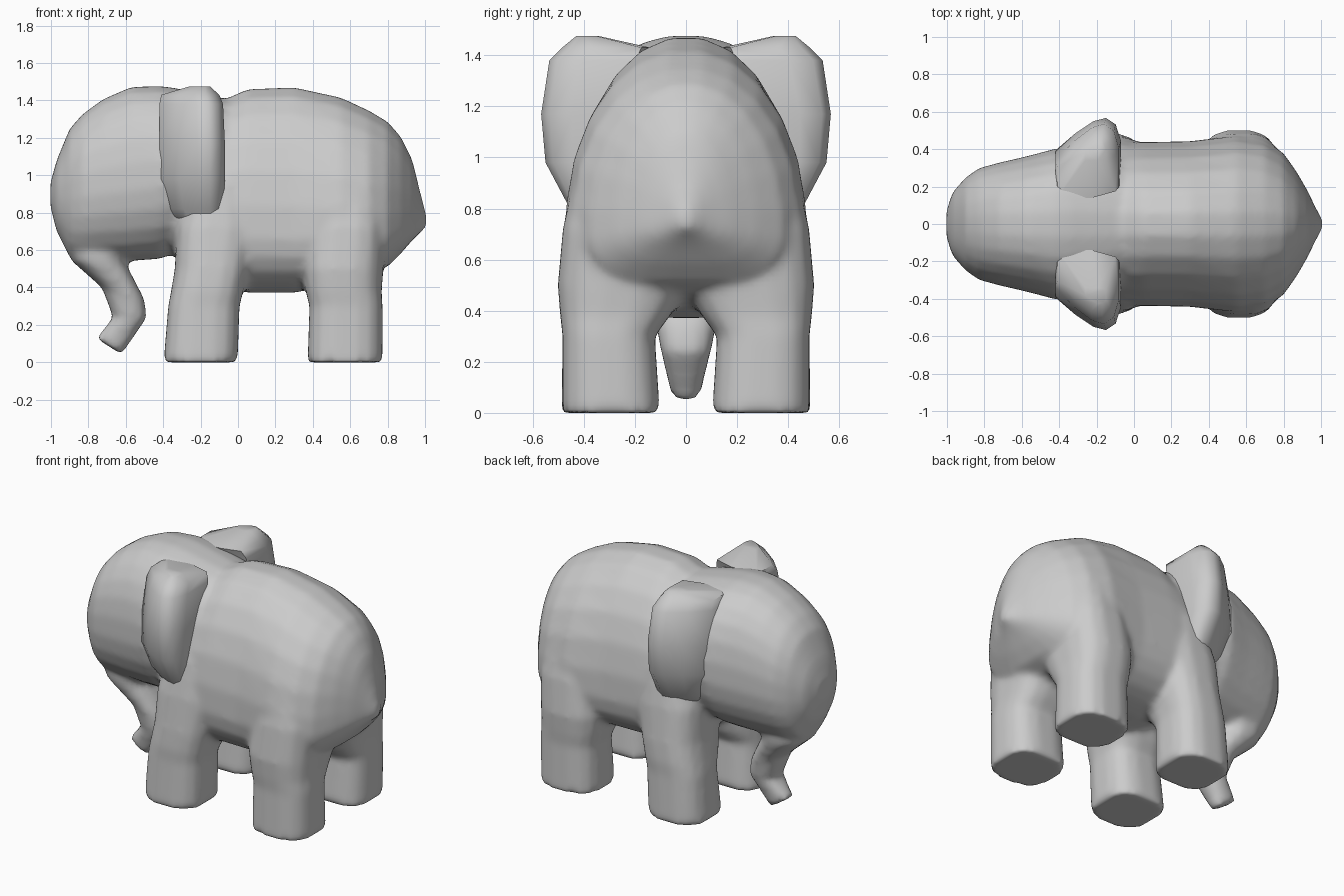
import bpy, bmesh
from math import cos, sin, pi, copysign
from mathutils import Vector

if "Cube" in bpy.data.objects:
    bpy.data.objects.remove(bpy.data.objects["Cube"])


def loft(name, rings, angle=0.75):
    """Skin a closed surface over a list of equal-length rings."""
    bm = bmesh.new()
    loops = [[bm.verts.new(p) for p in r] for r in rings]
    n = len(loops[0])
    for a, b in zip(loops, loops[1:]):
        for i in range(n):
            j = (i + 1) % n
            bm.faces.new((a[i], a[j], b[j], b[i]))
    bm.faces.new(loops[0])
    bm.faces.new(loops[-1])
    bmesh.ops.recalc_face_normals(bm, faces=bm.faces)
    me = bpy.data.meshes.new(name)
    bm.to_mesh(me)
    bm.free()
    ob = bpy.data.objects.new(name, me)
    bpy.context.collection.objects.link(ob)
    select([ob])
    bpy.ops.object.shade_smooth_by_angle(angle=angle)
    return ob


def select(obs):
    bpy.ops.object.select_all(action='DESELECT')
    for o in obs:
        o.select_set(True)
    bpy.context.view_layer.objects.active = obs[0]


def superellipse(power, sides, low_power=None):
    out = []
    for i in range(sides):
        t = 2 * pi * (i + 0.5) / sides
        c, s = cos(t), sin(t)
        p = low_power if low_power and s < 0 else power
        out.append((copysign(abs(c) ** (2 / p), c), copysign(abs(s) ** (2 / p), s)))
    return out


def x_section(x, top, bottom, half, wide_z, power=2.0, low_power=None, sides=24):
    """Upright section, widest at wide_z."""
    return [(x, half * c, wide_z + s * ((top - wide_z) if s > 0 else (wide_z - bottom)))
            for c, s in superellipse(power, sides, low_power)]


def z_section(z, x0, x1, y0, y1, side, power=2.8, sides=16):
    """Level section filling the given x and y range."""
    return [((x0 + x1) / 2 + c * (x1 - x0) / 2, side * ((y0 + y1) / 2 + s * (y1 - y0) / 2), z)
            for c, s in superellipse(power, sides)]


# Body: x, top, bottom, half width, height of widest point
body = [(-0.38, 1.28, 0.62, 0.30, 0.85), (-0.28, 1.37, 0.50, 0.38, 0.80),
        (-0.07, 1.41, 0.40, 0.435, 0.75), (0.05, 1.465, 0.37, 0.44, 0.74),
        (0.30, 1.475, 0.37, 0.445, 0.73), (0.55, 1.42, 0.42, 0.475, 0.72),
        (0.70, 1.35, 0.47, 0.45, 0.71), (0.80, 1.29, 0.51, 0.38, 0.71),
        (0.87, 1.21, 0.58, 0.28, 0.73), (0.93, 1.09, 0.65, 0.175, 0.74),
        (0.97, 0.93, 0.69, 0.09, 0.76), (1.01, 0.78, 0.725, 0.02, 0.75)]
parts = [loft("body", [x_section(*r, power=2.05, low_power=2.6) for r in body])]

# Head
head = [(-1.003, 0.96, 0.83, 0.07, 0.90), (-0.97, 1.08, 0.70, 0.17, 0.90),
        (-0.90, 1.25, 0.56, 0.25, 0.92), (-0.83, 1.33, 0.54, 0.30, 0.94),
        (-0.72, 1.41, 0.54, 0.33, 0.96), (-0.57, 1.475, 0.54, 0.365, 0.98),
        (-0.42, 1.48, 0.55, 0.405, 1.00), (-0.34, 1.47, 0.58, 0.40, 1.00),
        (-0.20, 1.44, 0.74, 0.39, 1.00), (-0.07, 1.41, 0.85, 0.36, 1.00)]
parts.append(loft("head", [x_section(*r, power=2.3, low_power=2.1) for r in head]))

# Trunk: front point, back point, half width
trunk = [(-0.90, 0.78, -0.50, 0.78, 0.16), (-0.925, 0.64, -0.56, 0.64, 0.185),
         (-0.89, 0.54, -0.60, 0.535, 0.18), (-0.73, 0.40, -0.50, 0.34, 0.125),
         (-0.67, 0.24, -0.485, 0.24, 0.10), (-0.76, 0.13, -0.62, 0.04, 0.06)]
rings = []
for fx, fz, bx, bz, w in trunk:
    f, b = Vector((fx, 0, fz)), Vector((bx, 0, bz))
    rings.append([(f + b) / 2 + c * (b - f) / 2 + Vector((0, s * w, 0))
                  for c, s in superellipse(2.4, 12)])
parts.append(loft("trunk", rings))

# Legs: z, x range, y range; the tops sink into the body
front_leg = [(0.0, -0.40, 0.0, 0.10, 0.49),
             (0.30, -0.375, 0.01, 0.12, 0.485), (0.38, -0.36, 0.03, 0.07, 0.49),
             (0.50, -0.34, 0.06, 0.03, 0.485), (0.72, -0.33, 0.10, 0.03, 0.465),
             (0.95, -0.25, 0.06, 0.05, 0.425), (1.15, -0.15, 0.02, 0.05, 0.34)]
back_leg = [(0.0, 0.37, 0.775, 0.10, 0.485),
            (0.30, 0.38, 0.775, 0.12, 0.485), (0.38, 0.36, 0.77, 0.06, 0.495),
            (0.50, 0.34, 0.78, -0.01, 0.505), (0.72, 0.37, 0.79, -0.01, 0.485),
            (0.95, 0.44, 0.74, 0.0, 0.435), (1.15, 0.50, 0.64, 0.0, 0.34)]

# Ears: z, front x, back x, inner y, outer y
ear = [(0.72, -0.30, -0.10, 0.25, 0.40), (0.82, -0.38, -0.08, 0.25, 0.465),
       (0.98, -0.42, -0.07, 0.25, 0.55), (1.17, -0.42, -0.07, 0.22, 0.567),
       (1.38, -0.42, -0.08, 0.16, 0.535), (1.43, -0.41, -0.10, 0.14, 0.485),
       (1.475, -0.26, -0.15, 0.34, 0.43)]
# plan of the flap: fraction along x, fraction outwards
flap = [(0, 0), (0, 0.48), (0.3, 0.76), (0.58, 0.95), (0.77, 1.0), (0.92, 0.9),
        (1, 0.65), (1, 0.1), (0.6, 0)]

for side, word in ((-1, "right"), (1, "left")):
    parts.append(loft("front_leg_" + word, [z_section(*r, side) for r in front_leg]))
    parts.append(loft("back_leg_" + word, [z_section(*r, side) for r in back_leg]))
    loft("ear_" + word, [[(x0 + u * (x1 - x0), side * (y0 + v * (y1 - y0)), z) for u, v in flap]
                         for z, x0, x1, y0, y1 in ear], angle=0.9)

# Fuse body, head, trunk and legs into one skin and soften the joints
select(parts)
bpy.ops.object.join()
skin = bpy.context.object
fuse = skin.modifiers.new("fuse", 'REMESH')
fuse.mode = 'VOXEL'
fuse.voxel_size = 0.02
soften = skin.modifiers.new("soften", 'SMOOTH')
soften.factor, soften.iterations = 0.5, 8
for m in ("fuse", "soften"):
    bpy.ops.object.modifier_apply(modifier=m)
bpy.ops.object.shade_smooth_by_angle(angle=0.9)
low = min(v.co.z for v in skin.data.vertices)
for v in skin.data.vertices:
    v.co.z -= low
